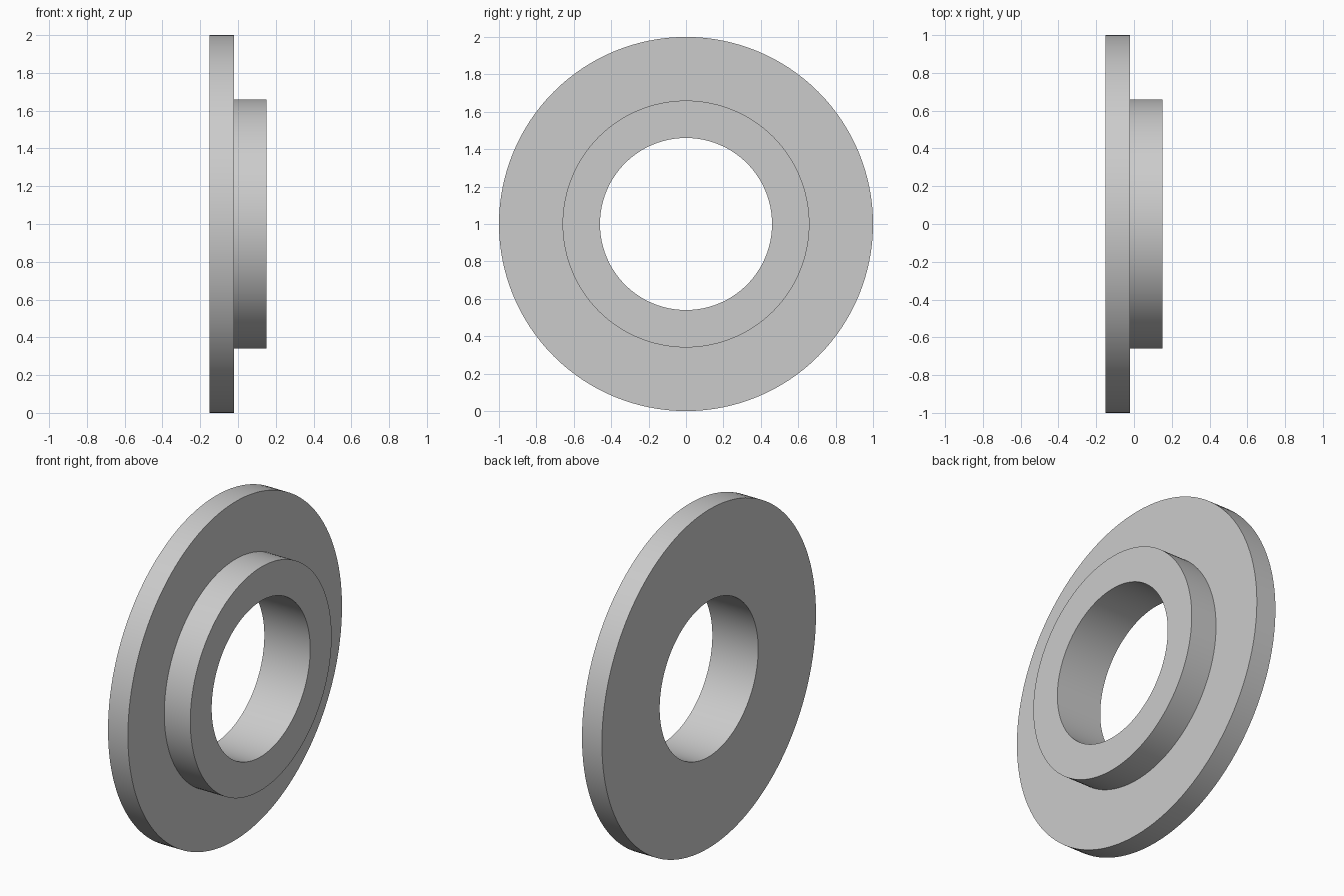
import bpy
import bmesh
from math import radians
from mathutils import Matrix, Vector

cube = bpy.data.objects.get("Cube")
if cube:
    bpy.data.objects.remove(cube, do_unlink=True)

# Plain grey metal
grey = bpy.data.materials.new("light_grey")
grey.use_nodes = True
colour = (0.6, 0.6, 0.6, 1)
grey.diffuse_color = colour
grey.node_tree.nodes["Principled BSDF"].inputs["Base Color"].default_value = colour

# Main dimensions
SEGMENTS = 128
BORE, HUB, RIM = 0.46, 0.66, 1.0
BACK, STEP, FRONT = -0.15, -0.02, 0.15

# Closed half section as (x, radius): wide flange, then raised hub
section = [(BACK, BORE), (BACK, RIM), (STEP, RIM),
           (STEP, HUB), (FRONT, HUB), (FRONT, BORE)]

# Turn the section around the x axis
bm = bmesh.new()
rings = []
for i in range(SEGMENTS):
    turn = Matrix.Rotation(radians(360 * i / SEGMENTS), 3, "X")
    rings.append([bm.verts.new(turn @ Vector((x, 0, r))) for x, r in section])
for i, ring in enumerate(rings):
    after = rings[(i + 1) % SEGMENTS]
    for j in range(len(section)):
        k = (j + 1) % len(section)
        bm.faces.new((ring[j], ring[k], after[k], after[j]))
bmesh.ops.recalc_face_normals(bm, faces=bm.faces)

mesh = bpy.data.meshes.new("flanged_ring")
bm.to_mesh(mesh)
bm.free()
mesh.materials.append(grey)

# Stand the ring on the ground, smooth with crisp edges
flanged_ring = bpy.data.objects.new("flanged_ring", mesh)
flanged_ring.location.z = RIM
bpy.context.collection.objects.link(flanged_ring)
bpy.ops.object.select_all(action="DESELECT")
flanged_ring.select_set(True)
bpy.context.view_layer.objects.active = flanged_ring
bpy.ops.object.shade_smooth_by_angle(angle=radians(30))
